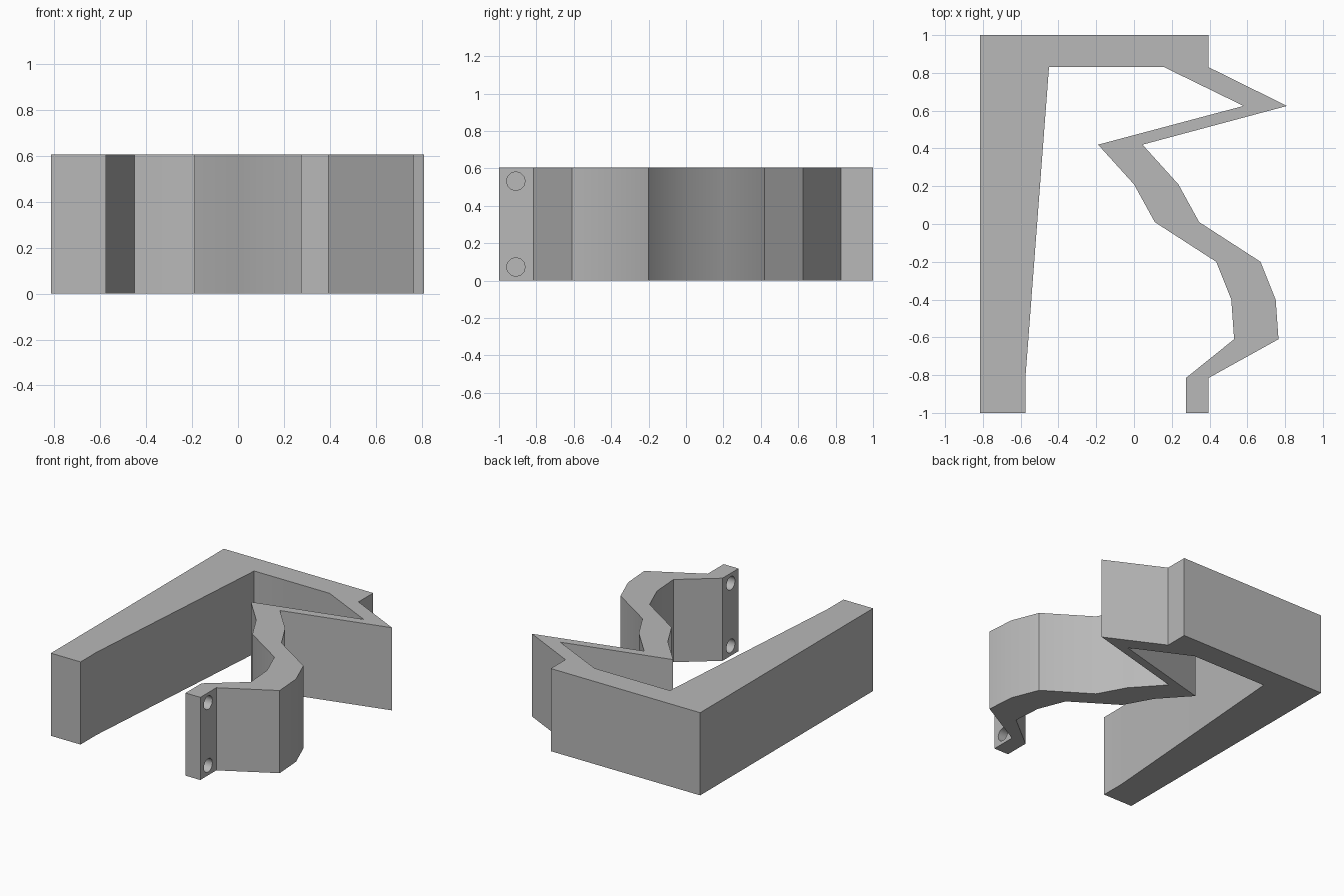
import bpy, bmesh, math
from mathutils import Matrix, Vector

cube = bpy.data.objects.get("Cube")
if cube:
    bpy.data.objects.remove(cube, do_unlink=True)

HEIGHT = 0.605

grey = bpy.data.materials.new("plain_grey")
grey.use_nodes = True
colour = (0.48, 0.48, 0.48, 1)
grey.diffuse_color = colour
grey.node_tree.nodes["Principled BSDF"].inputs["Base Color"].default_value = colour


def make_object(name, bm):
    bmesh.ops.recalc_face_normals(bm, faces=bm.faces)
    mesh = bpy.data.meshes.new(name)
    bm.to_mesh(mesh)
    bm.free()
    mesh.materials.append(grey)
    obj = bpy.data.objects.new(name, mesh)
    bpy.context.collection.objects.link(obj)
    return obj


# Plan outline: tapered back arm, then the inner and outer sides of the zigzag
back_arm = [(-0.815, 1), (-0.815, -1), (-0.575, -1), (-0.575, -0.815), (-0.45, 0.83)]
inner_side = [(0.16, 0.83), (0.58, 0.625), (-0.19, 0.42), (0, 0.21), (0.11, 0.01),
              (0.435, -0.2), (0.515, -0.4), (0.53, -0.61), (0.275, -0.815), (0.275, -1)]
outer_side = [(0.395, -1), (0.395, -0.815), (0.765, -0.61), (0.75, -0.4), (0.67, -0.2),
              (0.345, 0.01), (0.235, 0.21), (0.045, 0.42), (0.81, 0.625),
              (0.395, 0.83), (0.395, 1)]

# Extruded clamp body
bm = bmesh.new()
base = bm.faces.new([bm.verts.new((x, y, 0)) for x, y in back_arm + inner_side + outer_side])
ext = bmesh.ops.extrude_face_region(bm, geom=[base], use_keep_orig=True)
top = [v for v in ext["geom"] if isinstance(v, bmesh.types.BMVert)]
bmesh.ops.translate(bm, verts=top, vec=Vector((0, 0, HEIGHT)))
body = make_object("clamp_body", bm)

# Two screw holes through the end tab
bm = bmesh.new()
for z in (0.073, HEIGHT - 0.073):
    place = Matrix.Translation((0.335, -0.91, z)) @ Matrix.Rotation(math.pi / 2, 4, "Y")
    bmesh.ops.create_cone(bm, cap_ends=True, segments=12, radius1=0.05, radius2=0.05,
                          depth=0.2, matrix=place)
cutter = make_object("screw_hole_cutter", bm)
cutter.hide_render = True

cut = body.modifiers.new("screw_holes", "BOOLEAN")
cut.operation = "DIFFERENCE"
cut.solver = "EXACT"
cut.object = cutter

for obj in bpy.context.selected_objects:
    obj.select_set(False)
bpy.context.view_layer.objects.active = body
body.select_set(True)
bpy.ops.object.modifier_apply(modifier=cut.name)
bpy.data.objects.remove(cutter, do_unlink=True)

# Soft shading along the gentle bends, crisp elsewhere
bpy.ops.object.shade_smooth_by_angle(angle=math.radians(31))
